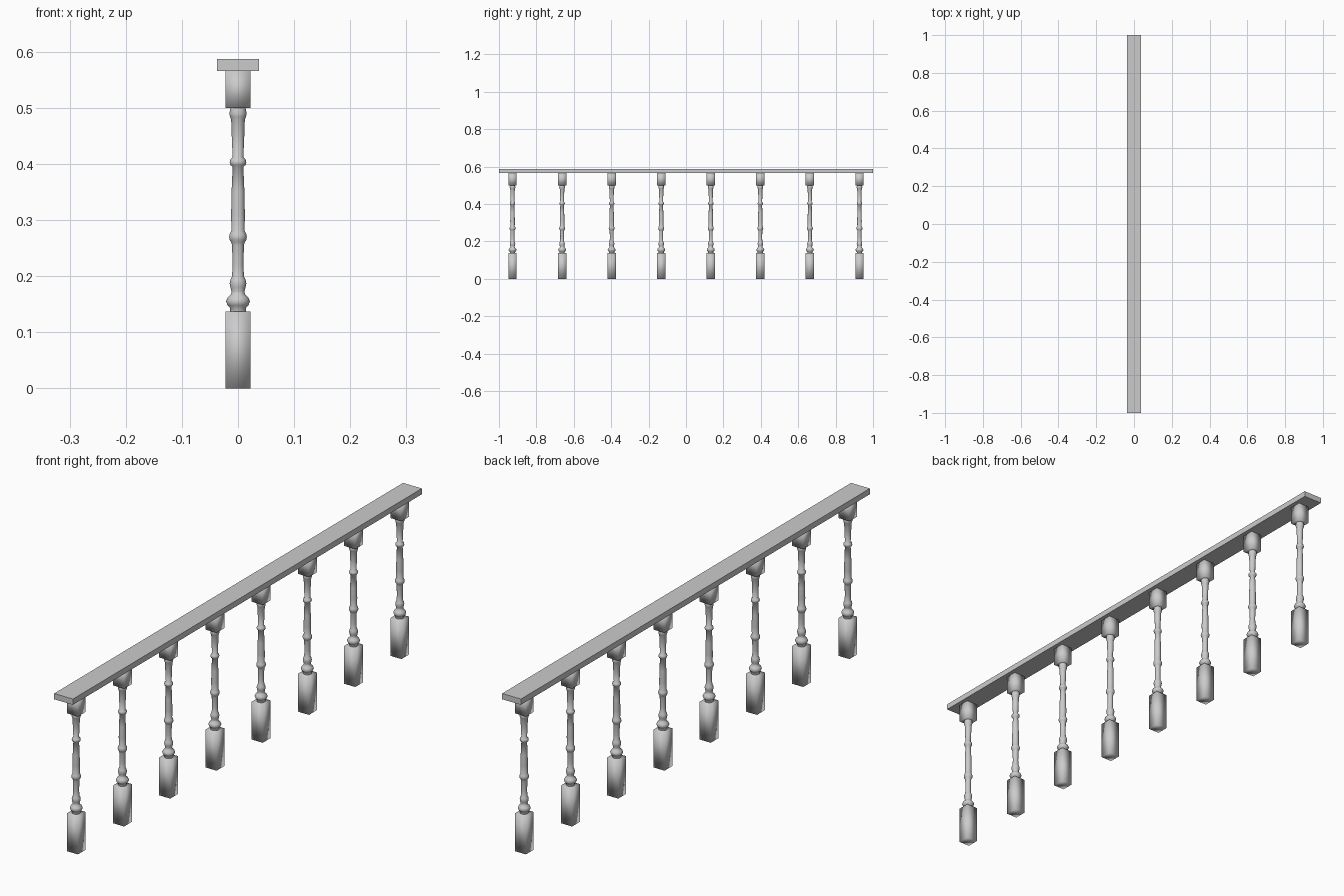
import bpy, bmesh, math

if "Cube" in bpy.data.objects:
    bpy.data.objects.remove(bpy.data.objects["Cube"])

SEGMENTS = 24
HALF = 0.0223          # half width of the square blocks
# turned profile: (radius, height)
PROFILE = [
    (.014, .134), (.014, .144), (.0185, .148), (.0213, .155), (.0185, .162),
    (.0125, .168), (.0115, .173), (.0135, .180), (.0148, .187), (.0135, .194),
    (.0105, .200), (.0098, .220), (.0105, .255), (.0118, .260), (.0150, .265),
    (.0158, .270), (.0145, .276), (.0118, .281), (.0122, .310), (.0115, .350),
    (.0095, .395), (.0135, .398), (.0148, .403), (.0135, .408), (.0095, .412),
    (.0112, .450), (.0122, .480), (.0142, .484), (.0153, .490), (.0142, .496),
    (.0130, .503),
]


def make_mesh(name, bm, smooth):
    bmesh.ops.recalc_face_normals(bm, faces=bm.faces[:])
    mesh = bpy.data.meshes.new(name)
    bm.to_mesh(mesh)
    bm.free()
    for p in mesh.polygons:
        p.use_smooth = smooth
    return mesh


def box(name, hx, hy, z0, z1, smooth=False):
    bm = bmesh.new()
    bmesh.ops.create_cube(bm, size=2)
    for v in bm.verts:
        v.co = (v.co.x * hx, v.co.y * hy, z0 if v.co.z < 0 else z1)
    return make_mesh(name, bm, smooth)


def lathe(name, profile):
    bm = bmesh.new()
    verts = [bm.verts.new((r, 0, z)) for r, z in profile]
    edges = [bm.edges.new(pair) for pair in zip(verts, verts[1:])]
    bmesh.ops.spin(bm, geom=verts + edges, axis=(0, 0, 1), cent=(0, 0, 0),
                   angle=math.tau, steps=SEGMENTS)
    bmesh.ops.remove_doubles(bm, verts=bm.verts[:], dist=1e-5)
    return make_mesh(name, bm, True)


def place(name, mesh, y=0):
    ob = bpy.data.objects.new(name, mesh)
    ob.location.y = y
    bpy.context.collection.objects.link(ob)
    return ob


# Handrail
place("handrail", box("handrail", .0378, 1.0, .566, .587))

# Balusters: softly shaded square foot and head with a turned spindle between
parts = {
    "baluster_foot": box("baluster_foot", HALF, HALF, 0, .137, True),
    "baluster_spindle": lathe("baluster_spindle", PROFILE),
    "baluster_head": box("baluster_head", HALF, HALF, .5, .566, True),
}
for i in range(8):
    for name, mesh in parts.items():
        place(f"{name}_{i + 1}", mesh, (i - 3.5) * .265)
